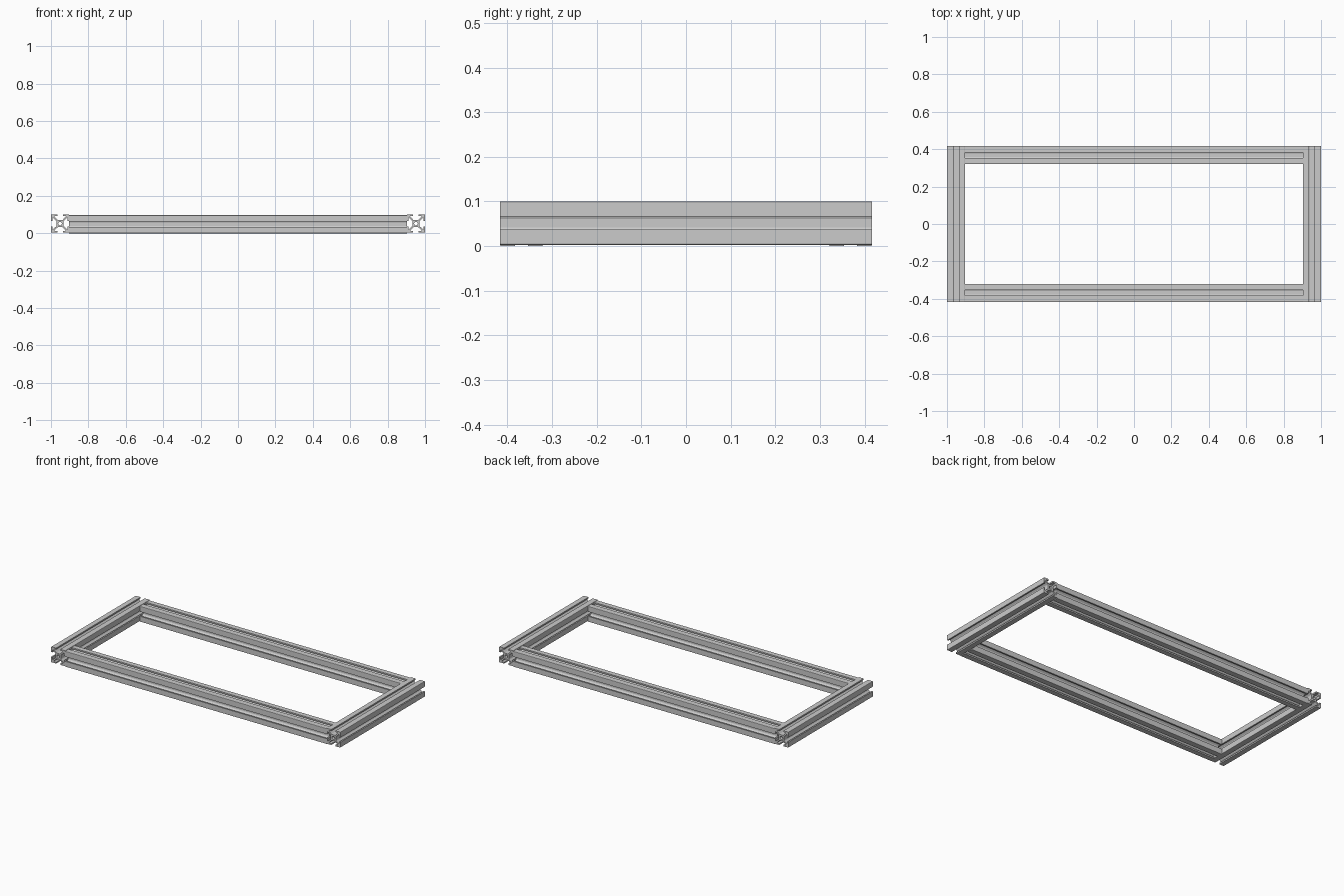
import bpy
import math

if "Cube" in bpy.data.objects:
    bpy.data.objects.remove(bpy.data.objects["Cube"])

SIZE = 0.097          # width of one slotted bar
LENGTH, DEPTH = 2.0, 0.834
LIFT = 0.003          # side bars sit slightly higher than the long rails


def slotted_outline():
    """One slotted face, mirrored, then turned four times."""
    half = [(-0.98, 0.98), (-0.94, 1), (-0.3, 1), (-0.3, 0.82), (-0.64, 0.82),
            (-0.60, 0.74), (-0.46, 0.60), (-0.30, 0.42), (-0.2, 0.38)]
    face = half + [(-x, y) for x, y in reversed(half[1:])]
    points = []
    for _ in range(4):
        points += face
        face = [(y, -x) for x, y in face]
    return points


def add_loop(curve, points):
    spline = curve.splines.new('POLY')
    spline.points.add(len(points) - 1)
    for p, (x, y) in zip(spline.points, points):
        p.co = (x * SIZE / 2, y * SIZE / 2, 0, 1)
    spline.use_cyclic_u = True


def bar(name, length, location, rotation):
    curve = bpy.data.curves.new(name, 'CURVE')
    curve.dimensions = '2D'
    curve.fill_mode = 'BOTH'
    curve.extrude = length / 2
    add_loop(curve, slotted_outline())
    # round bore through the core
    add_loop(curve, [(0.2 * math.cos(i * math.pi / 8), 0.2 * math.sin(i * math.pi / 8))
                     for i in range(16)])
    obj = bpy.data.objects.new(name, curve)
    obj.location = location
    obj.rotation_euler = rotation
    bpy.context.collection.objects.link(obj)
    bpy.ops.object.select_all(action='DESELECT')
    obj.select_set(True)
    bpy.context.view_layer.objects.active = obj
    bpy.ops.object.convert(target='MESH')
    bpy.ops.object.shade_smooth_by_angle(angle=math.radians(20))


# Long rails fitted between the side bars
for name, s in (("front_rail", -1), ("back_rail", 1)):
    bar(name, LENGTH - 2 * SIZE, (0, s * (DEPTH - SIZE) / 2, SIZE / 2),
        (0, math.pi / 2, 0))

# Full-depth side bars
for name, s in (("left_bar", -1), ("right_bar", 1)):
    bar(name, DEPTH, (s * (LENGTH - SIZE) / 2, 0, SIZE / 2 + LIFT),
        (math.pi / 2, 0, 0))
